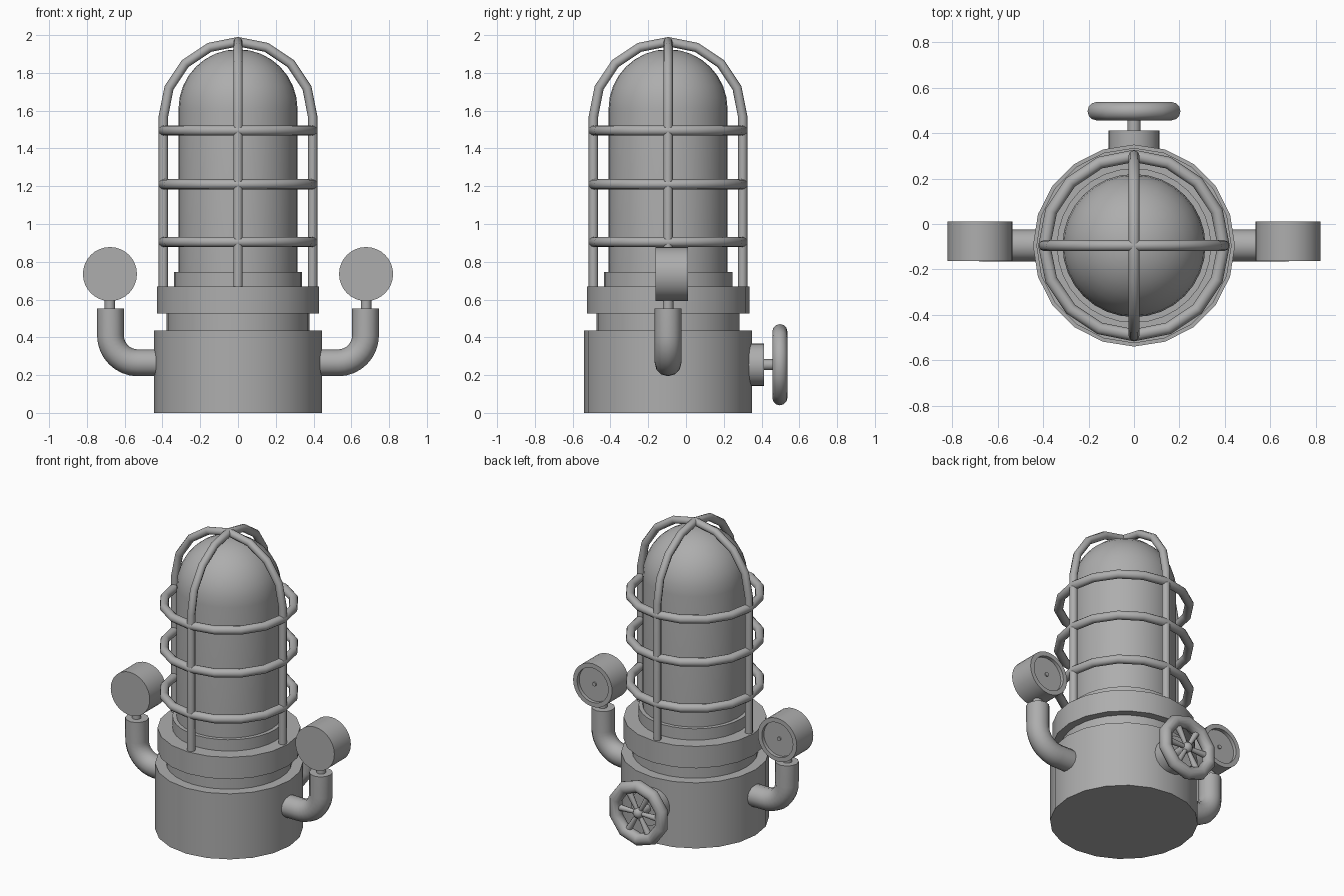
import bpy, bmesh, math
from mathutils import Matrix, Vector

cube = bpy.data.objects.get("Cube")
if cube:
    bpy.data.objects.remove(cube, do_unlink=True)

AXIS_Y = -0.095
VALVE_Z = 0.255
TO_BACK = Matrix.Rotation(-math.pi / 2, 4, 'X')   # turns local z towards the back

metal = bpy.data.materials.new("grey_metal")
metal.use_nodes = True
grey = (0.42, 0.42, 0.42, 1)
metal.diffuse_color = grey
metal.node_tree.nodes["Principled BSDF"].inputs["Base Color"].default_value = grey


def finish(obj, angle=40):
    obj.data.materials.clear()
    obj.data.materials.append(metal)
    bpy.ops.object.select_all(action='DESELECT')
    obj.select_set(True)
    bpy.context.view_layer.objects.active = obj
    bpy.ops.object.shade_smooth_by_angle(angle=math.radians(angle))
    return obj


def lathe(name, profile, loc, segs=32, turn=None, angle=40):
    """Spin a (radius, height) profile around its local z axis."""
    bm = bmesh.new()
    verts = [bm.verts.new((r, 0, h)) for r, h in profile]
    edges = [bm.edges.new(pair) for pair in zip(verts, verts[1:])]
    bmesh.ops.spin(bm, geom=verts + edges, cent=(0, 0, 0), axis=(0, 0, 1),
                   angle=math.tau, steps=segs, use_duplicate=False)
    bmesh.ops.remove_doubles(bm, verts=bm.verts, dist=0.0001)
    bmesh.ops.recalc_face_normals(bm, faces=bm.faces)
    if turn:
        bm.transform(turn)
    mesh = bpy.data.meshes.new(name)
    bm.to_mesh(mesh)
    bm.free()
    obj = bpy.data.objects.new(name, mesh)
    obj.location = loc
    bpy.context.collection.objects.link(obj)
    return finish(obj, angle)


def disc(name, radius, low, high, loc, segs=32, turn=None):
    return lathe(name, [(0, low), (radius, low), (radius, high), (0, high)], loc, segs, turn)


def tube(name, points, radius, resolution=2):
    curve = bpy.data.curves.new(name, 'CURVE')
    curve.dimensions = '3D'
    curve.bevel_depth = radius
    curve.bevel_resolution = resolution
    curve.use_fill_caps = True
    spline = curve.splines.new('POLY')
    spline.points.add(len(points) - 1)
    for p, co in zip(spline.points, points):
        p.co = (*co, 1)
    obj = bpy.data.objects.new(name, curve)
    bpy.context.collection.objects.link(obj)
    bpy.ops.object.select_all(action='DESELECT')
    obj.select_set(True)
    bpy.context.view_layer.objects.active = obj
    bpy.ops.object.convert(target='MESH')
    return finish(bpy.context.view_layer.objects.active, 50)


def torus(name, loc, major, minor, segs, rotation=(0, 0, 0)):
    bpy.ops.mesh.primitive_torus_add(location=loc, rotation=rotation, major_radius=major,
                                     minor_radius=minor, major_segments=segs, minor_segments=12)
    obj = bpy.context.object
    obj.name = name
    return finish(obj, 50)


# Stepped body
centre = (0, AXIS_Y, 0)
disc("base", 0.445, 0, 0.435, centre, 20)
disc("neck", 0.378, 0.43, 0.53, centre)
disc("collar", 0.43, 0.525, 0.67, centre, 20)
disc("lamp_seat", 0.34, 0.665, 0.745, centre)

# Domed lamp glass
dome = [(0.315 * math.cos(a), 1.61 + 0.315 * math.sin(a))
        for a in (math.pi / 2 * i / 8 for i in range(8))]
lathe("glass_dome", [(0, 0.74), (0.315, 0.74)] + dome + [(0, 1.925)], centre)

# Guard cage: two crossed arches and three rings
CAGE = 0.395
arch = [(-CAGE, 0.66)]
arch += [(-CAGE * math.cos(math.pi * i / 8), 1.57 + CAGE * math.sin(math.pi * i / 8))
         for i in range(9)]
arch += [(CAGE, 0.66)]
tube("cage_arch_side", [(u, AXIS_Y, z) for u, z in arch], 0.025)
tube("cage_arch_front", [(0, AXIS_Y + u, z) for u, z in arch], 0.025)
for level, z in (("lower", 0.905), ("middle", 1.21), ("upper", 1.495)):
    torus("cage_ring_" + level, (0, AXIS_Y, z), CAGE, 0.027, 16)

# Side pipes with gauges
for side, s in (("left", 1), ("right", -1)):
    bend = [(0.53 + 0.145 * math.sin(a), 0.41 - 0.145 * math.cos(a))
            for a in (math.pi / 2 * i / 8 for i in range(9))]
    path = [(0.40, 0.265)] + bend + [(0.675, 0.553)]
    tube(side + "_pipe", [(s * x, AXIS_Y, z) for x, z in path], 0.071, 4)
    disc(side + "_gauge_stem", 0.028, 0.54, 0.62, (s * 0.678, AXIS_Y, 0), 16)
    place = (s * 0.678, -0.162, 0.735)
    case = [(0, 0), (0.143, 0), (0.143, 0.173), (0.114, 0.173), (0.114, 0.15), (0, 0.15)]
    lathe(side + "_gauge_case", case, place, 32, TO_BACK)
    disc(side + "_gauge_pin", 0.013, 0.145, 0.158, place, 12, TO_BACK)

# Valve on the back
valve = Vector((0, 0, VALVE_Z))
disc("valve_mount", 0.113, 0.28, 0.413, valve, 24, TO_BACK)
disc("valve_shaft", 0.029, 0.40, 0.50, valve, 16, TO_BACK)
wheel_centre = valve + Vector((0, 0.497, 0))
wheel = torus("handwheel_rim", wheel_centre, 0.175, 0.04, 10, (math.pi / 2, math.pi / 2, 0))
wheel.rotation_euler = (Matrix.Rotation(math.pi / 2, 3, 'Y') @ TO_BACK.to_3x3()).to_euler()
bpy.ops.mesh.primitive_uv_sphere_add(segments=16, ring_count=8, radius=0.034,
                                     location=wheel_centre)
bpy.context.object.name = "handwheel_hub"
finish(bpy.context.object)
for i in range(6):
    turn = Matrix.Rotation(math.tau * i / 6 + math.pi / 6, 4, 'Y')
    lathe("handwheel_spoke_%d" % (i + 1), [(0, 0.01), (0.012, 0.01), (0.022, 0.155), (0, 0.155)],
          wheel_centre, 8, turn, 50)
